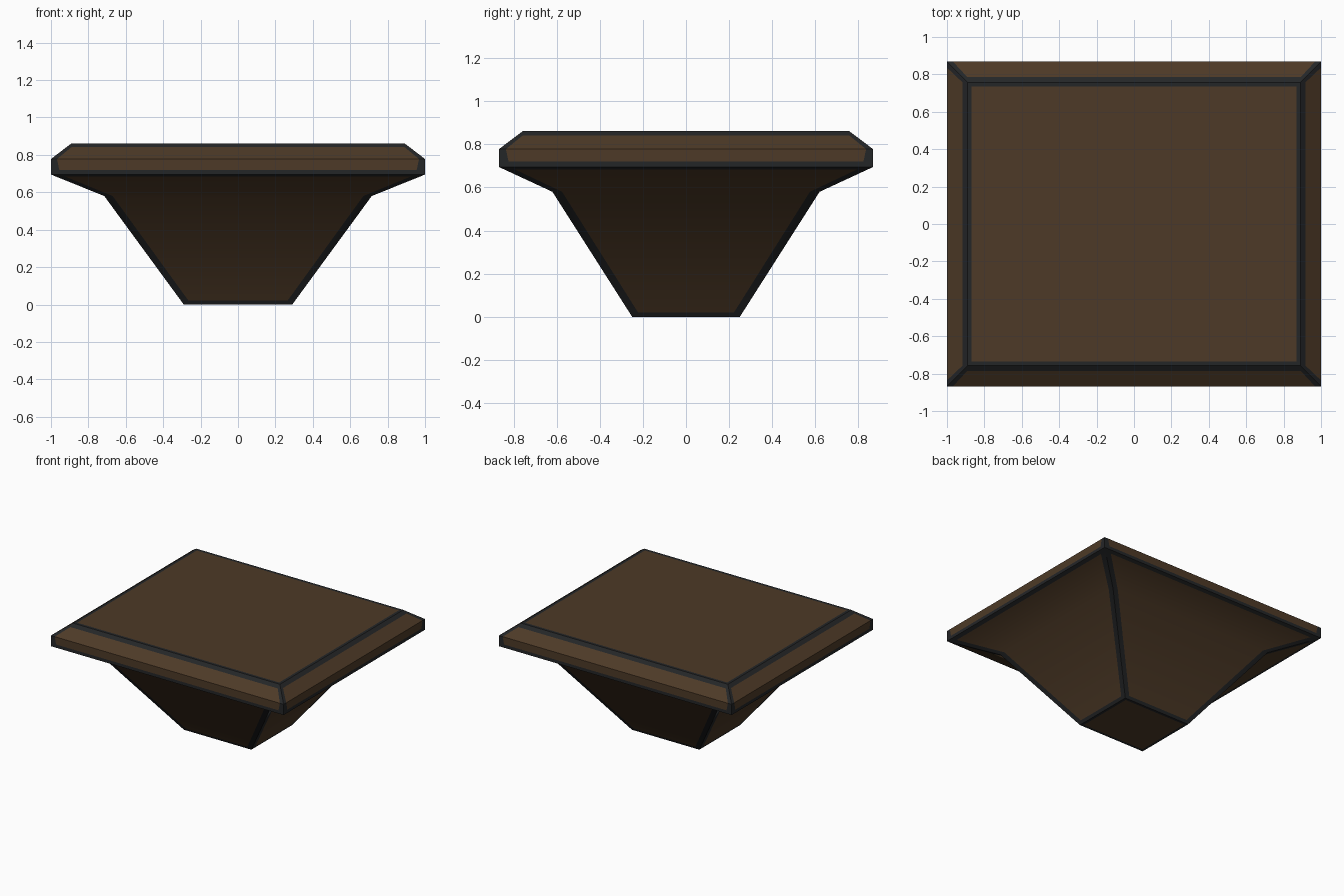
import bpy, bmesh

if "Cube" in bpy.data.objects:
    bpy.data.objects.remove(bpy.data.objects["Cube"])

def material(name, rgb):
    m = bpy.data.materials.new(name)
    m.diffuse_color = (*rgb, 1)
    m.use_nodes = True
    m.node_tree.nodes["Principled BSDF"].inputs["Base Color"].default_value = m.diffuse_color
    return m

# Rings from base to top: height, half width, half depth, corner trim width
BASE, KINK, RIM_LOW, RIM_HIGH, TOP = (
    (0.0, 0.29, 0.25, 0.04), (0.58, 0.715, 0.62, 0.045), (0.695, 1.0, 0.868, 0.05),
    (0.778, 1.0, 0.868, 0.032), (0.862, 0.89, 0.757, 0.025))

def lerp(a, b, t):
    return tuple(p + (q - p) * t for p, q in zip(a, b))

def inner(level, d):
    z, x, y, w = level
    return (z, x - d, y - d, w)

# Each entry: ring, and whether the band below it is trim
rings = [
    (inner(BASE, 0.02), False),
    (BASE, True),
    (lerp(BASE, KINK, 0.035), True),
    (KINK, False),
    (lerp(KINK, RIM_LOW, 0.9), False),
    (RIM_LOW, True),
    (lerp(RIM_LOW, RIM_HIGH, 0.3), True),
    (RIM_HIGH, False),
    (lerp(RIM_HIGH, TOP, 0.75), False),
    (TOP, True),
    (inner(TOP, 0.022), True),
]

bm = bmesh.new()

def add_ring(level):
    z, x, y, w = level
    corners = [(-x, -y), (x, -y), (x, y), (-x, y)]
    steps = [(1, 0), (0, 1), (-1, 0), (0, -1)]
    verts = []
    for i, (a, s) in enumerate(zip(corners, steps)):
        b = corners[(i + 1) % 4]
        for px, py in (a, (a[0] + s[0] * w, a[1] + s[1] * w),
                       (b[0] - s[0] * w, b[1] - s[1] * w)):
            verts.append(bm.verts.new((px, py, z)))
    return verts

# Loft the bands; corner columns and trim rows take the dark metal
loops = [add_ring(r) for r, _ in rings]
for k in range(1, len(loops)):
    lo, hi = loops[k - 1], loops[k]
    for i in range(12):
        j = (i + 1) % 12
        f = bm.faces.new((lo[i], lo[j], hi[j], hi[i]))
        f.material_index = int(rings[k][1] or i % 3 != 1)

# Bottom and top panels
bm.faces.new(loops[0][::-1])
bm.faces.new(loops[-1])
bm.normal_update()

# Smooth only across the bend in the underside
for f in bm.faces:
    f.smooth = True
for e in bm.edges:
    bend = all(abs(v.co.z - KINK[0]) < 1e-4 for v in e.verts)
    e.smooth = bend or e.calc_face_angle(0) < 0.12

mesh = bpy.data.meshes.new("tapered_block")
bm.to_mesh(mesh)
bm.free()
mesh.materials.append(material("dark brown panel", (0.075, 0.042, 0.020)))
mesh.materials.append(material("charcoal trim", (0.0175, 0.019, 0.0205)))
obj = bpy.data.objects.new("tapered_block", mesh)
bpy.context.collection.objects.link(obj)
